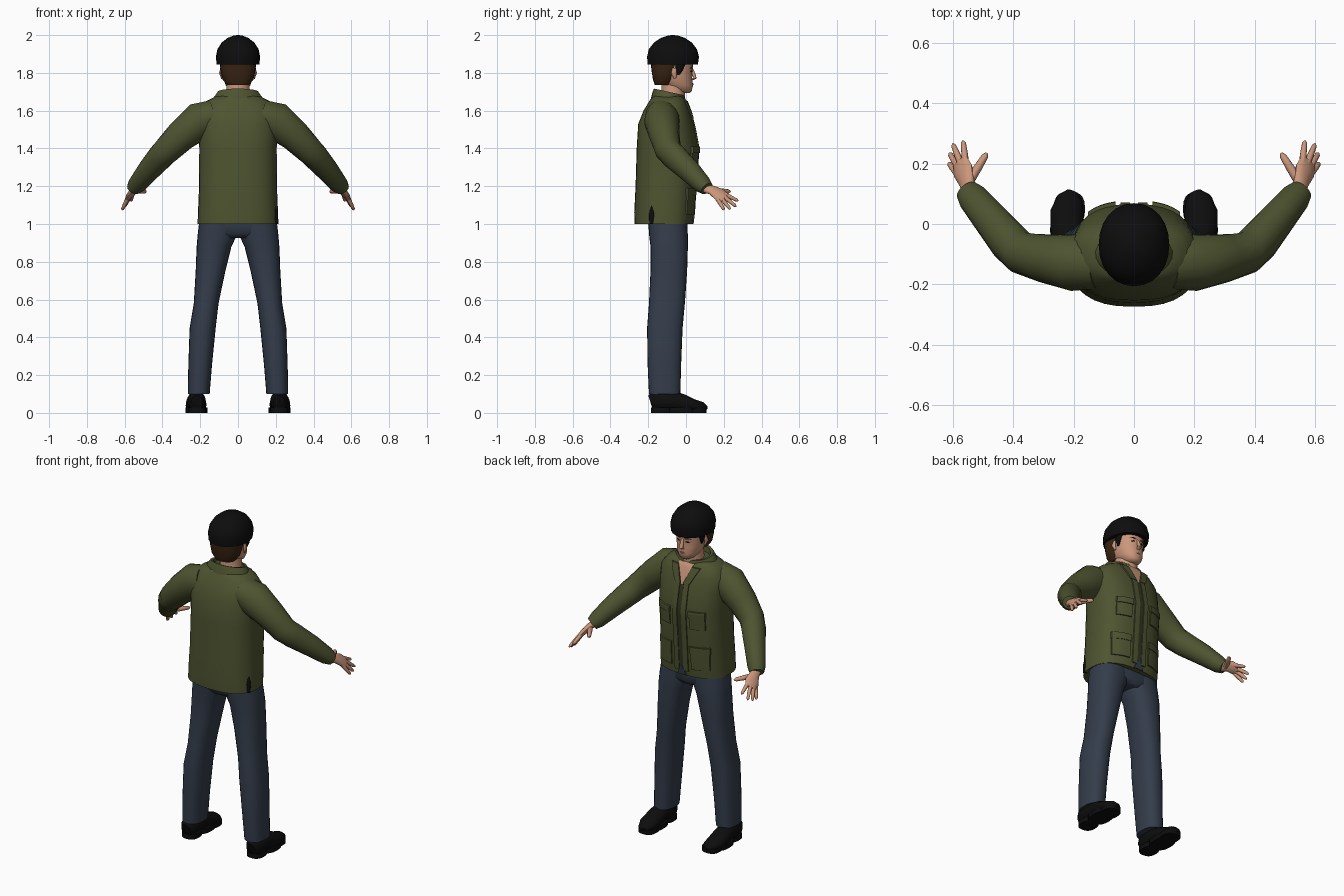
import bpy, bmesh, math
from mathutils import Vector


def material(name, rgb):
    m = bpy.data.materials.new(name)
    m.diffuse_color = (*rgb, 1)
    return m


GREEN = material("olive cloth", (0.075, 0.088, 0.030))
DARK = material("dark olive seam", (0.030, 0.036, 0.013))
BLUE = material("blue denim", (0.034, 0.046, 0.070))
SKIN = material("skin", (0.60, 0.31, 0.20))
LIP = material("lips", (0.36, 0.14, 0.10))
BROWN = material("brown hair", (0.040, 0.018, 0.006))
BLACK = material("black", (0.004, 0.004, 0.004))


def finish(name, bm, mat):
    bmesh.ops.recalc_face_normals(bm, faces=bm.faces)
    me = bpy.data.meshes.new(name)
    bm.to_mesh(me)
    bm.free()
    me.materials.append(mat)
    ob = bpy.data.objects.new(name, me)
    bpy.context.collection.objects.link(ob)
    return ob


def skin_rings(name, rings, mat, s=1, caps=True):
    """Join rings of points into a closed body; s = -1 mirrors it."""
    bm = bmesh.new()
    vs = [[bm.verts.new((p[0] * s, p[1], p[2])) for p in r] for r in rings]
    n = len(vs[0])
    for a, b in zip(vs, vs[1:]):
        for i in range(n):
            j = (i + 1) % n
            bm.faces.new((a[i], a[j], b[j], b[i]))
    if caps:
        bm.faces.new(vs[0])
        bm.faces.new(vs[-1])
    return finish(name, bm, mat)


def loft(name, secs, mat, s=1, power=2.0, n=24, tilt=0.0, caps=True):
    """Sections are (z, x0, x1, y0, y1)."""
    rings = []
    for z, x0, x1, y0, y1 in secs:
        ring = []
        for i in range(n):
            a = 2 * math.pi * i / n
            c, d = math.cos(a), math.sin(a)
            x = (x0 + x1) / 2 + (x1 - x0) / 2 * math.copysign(abs(c) ** (2 / power), c)
            y = (y0 + y1) / 2 + (y1 - y0) / 2 * math.copysign(abs(d) ** (2 / power), d)
            ring.append((x, y, z + tilt * (y - y0)))
        rings.append(ring)
    return skin_rings(name, rings, mat, s, caps)


def tube(name, pts, radii, mat, s=1, n=14, ref=(0, 0, 1)):
    """Sweep ellipses (width, thickness) along points; ref = thickness direction."""
    pts = [Vector(p) for p in pts]
    rings = []
    for k, p in enumerate(pts):
        t = (pts[min(k + 1, len(pts) - 1)] - pts[max(k - 1, 0)]).normalized()
        u = t.cross(Vector(ref)).normalized()
        v = u.cross(t)
        rw, rt = radii[k]
        rings.append([p + u * rw * math.cos(2 * math.pi * i / n)
                      + v * rt * math.sin(2 * math.pi * i / n) for i in range(n)])
    return skin_rings(name, rings, mat, s)


def sym(secs):
    return [(z, -h, h, a, b) for z, h, a, b in secs]


# Jacket body, sections are (z, half width, back, front)
BODY = [(1.0, .214, -.272, .035), (1.06, .212, -.274, .042), (1.2, .206, -.267, .05),
        (1.4, .205, -.261, .066), (1.53, .21, -.253, .042), (1.6, .208, -.225, .02),
        (1.65, .168, -.195, .002), (1.68, .11, -.175, -.02)]
loft("jacket_body", sym(BODY), GREEN, power=2.5, n=32)
loft("collar", sym([(1.655, .142, -.188, .0), (1.69, .128, -.180, -.003), (1.717, .108, -.170, -.008),
                    (1.712, .092, -.158, -.018), (1.66, .085, -.15, -.025)]),
     GREEN, tilt=-.22, caps=False)


def front_y(x, z):
    """Height of the jacket front surface."""
    for a, b in zip(BODY, BODY[1:]):
        if a[0] <= z <= b[0]:
            f = (z - a[0]) / (b[0] - a[0])
            _, h, y0, y1 = [p + (q - p) * f for p, q in zip(a, b)]
            return (y0 + y1) / 2 + (y1 - y0) / 2 * (1 - min(1, abs(x / h)) ** 2.5) ** .4


def panel(name, bottom, top, mat, lift, rows=10, cols=4):
    """Thin plate on the jacket front between (z, x0, x1) bottom and top edges."""
    bm = bmesh.new()
    grid = []
    for r in range(rows + 1):
        z, x0, x1 = [p + (q - p) * r / rows for p, q in zip(bottom, top)]
        xs = [x0 + (x1 - x0) * c / cols for c in range(cols + 1)]
        grid.append([(x, front_y(x, z), z) for x in xs])
    layers = [[[bm.verts.new((x, y + o, z)) for x, y, z in row] for row in grid] for o in (-.003, lift)]
    for L in layers:
        for r in range(rows):
            for c in range(cols):
                bm.faces.new((L[r][c], L[r][c + 1], L[r + 1][c + 1], L[r + 1][c]))
    lo, hi = layers
    rim = ([(0, c) for c in range(cols)] + [(r, cols) for r in range(rows)]
           + [(rows, c) for c in range(cols, 0, -1)] + [(r, 0) for r in range(rows, 0, -1)])
    for (a, b), (c, d) in zip(rim, rim[1:] + rim[:1]):
        bm.faces.new((lo[a][b], lo[c][d], hi[c][d], hi[a][b]))
    return finish(name, bm, mat)


# Jacket front: opening, throat, hem notch, plackets and pockets
panel("front_opening", (1.0, -.014, .014), (1.6, -.012, .012), DARK, .003, rows=16)
panel("throat_opening", (1.55, -.004, .004), (1.665, -.05, .05), SKIN, .004)
panel("hem_notch", (1.001, -.032, .032), (1.06, -.003, .003), BLUE, .005)
for s in (-1, 1):
    def side_panel(name, z0, z1, a, b, mat, lift, a1=None, b1=None):
        panel(name, (z0, s * a, s * b), (z1, s * (a1 or a), s * (b1 or b)), mat, lift)
    side_panel("placket", 1.03, 1.56, .014, .045, GREEN, .006)
    side_panel("lapel", 1.56, 1.65, .012, .05, GREEN, .009, .045, .095)
    side_panel("chest_pocket", 1.30, 1.40, .065, .15, GREEN, .007)
    side_panel("chest_flap", 1.375, 1.41, .062, .153, GREEN, .012)
    side_panel("hip_pocket", 1.05, 1.18, .065, .165, GREEN, .007)
    side_panel("hip_flap", 1.15, 1.19, .062, .168, GREEN, .010)

# Vent in the jacket side
tube("side_vent", [(.196, -.182, 1.0), (.197, -.18, 1.05), (.192, -.178, 1.105)],
     [(.012, .012), (.016, .013), (.008, .006)], BLACK, ref=(1, 0, 0))

# Head, neck, hair and cap
loft("neck", sym([(1.62, .07, -.14, -.01), (1.68, .062, -.13, -.005), (1.75, .06, -.13, -.005)]), SKIN)
loft("head", sym([(1.693, .022, -.03, .018), (1.706, .046, -.065, .031), (1.735, .066, -.12, .037),
                  (1.775, .077, -.15, .033), (1.81, .082, -.16, .034), (1.87, .085, -.165, .04)]),
     SKIN, power=2.2)
loft("back_hair", sym([(1.735, .058, -.165, -.07), (1.765, .082, -.175, -.055), (1.81, .092, -.182, -.04),
                       (1.86, .097, -.188, -.015)]), BROWN, power=2.4)
loft("cap", sym([(1.845, .113, -.203, .063), (1.885, .117, -.206, .069), (1.925, .109, -.197, .058),
                 (1.96, .087, -.17, .032), (1.985, .055, -.133, -.006), (1.997, .025, -.098, -.042),
                 (2.0, .006, -.076, -.064)]), BLACK, power=2.1)
tube("nose", [(0, .030, 1.825), (0, .042, 1.79), (0, .048, 1.774), (0, .034, 1.764)],
     [(.007, .006), (.011, .01), (.014, .009), (.010, .005)], SKIN, n=10, ref=(0, 1, 0))
tube("mouth", [(-.022, .032, 1.737), (0, .037, 1.739), (.022, .032, 1.737)],
     [(.001, .001), (.005, .004), (.001, .001)], LIP, n=8, ref=(0, 1, 0))

for s in (-1, 1):
    tube("eye", [(.018, .0335, 1.807), (.030, .030, 1.808), (.042, .023, 1.807)],
         [(.001, .001), (.005, .003), (.001, .001)], BLACK, s, 8, (0, 1, 0))
    tube("eyebrow", [(.014, .035, 1.824), (.032, .031, 1.829), (.050, .019, 1.824)],
         [(.002, .002), (.004, .003), (.001, .001)], BROWN, s, 8, (0, 1, 0))
    tube("sideburn", [(.082, -.028, 1.86), (.085, -.035, 1.82), (.079, -.04, 1.79)],
         [(.030, .008), (.020, .010), (.006, .006)], BLACK, s, 10, (1, 0, 0))
    tube("ear", [(.088, -.062, 1.825), (.093, -.064, 1.80), (.085, -.058, 1.77)],
         [(.010, .005), (.015, .008), (.006, .004)], SKIN, s, 10, (1, 0, 0))

    # Sleeve and cuff
    tube("sleeve", [(.12, -.13, 1.575), (.20, -.128, 1.548), (.30, -.113, 1.468), (.375, -.095, 1.393),
                    (.41, -.062, 1.357), (.48, .022, 1.277), (.535, .088, 1.208), (.553, .11, 1.187)],
         [(.085, .085), (.094, .100), (.080, .084), (.070, .074), (.068, .070), (.058, .060),
          (.050, .048), (.040, .036)], GREEN, s, 18)

    # Hand with spread fingers
    flat = (.73, .16, .68)
    tube("palm", [(.545, .10, 1.19), (.553, .135, 1.18), (.566, .175, 1.158), (.577, .207, 1.138)],
         [(.026, .022), (.030, .018), (.043, .017), (.034, .010)], SKIN, s, 12, flat)
    fingers = {"index": ((.558, .205, 1.158), (.566, .276, 1.122)),
               "middle": ((.575, .205, 1.142), (.600, .266, 1.092)),
               "ring": ((.585, .192, 1.130), (.611, .235, 1.078)),
               "little": ((.590, .172, 1.124), (.614, .202, 1.074)),
               "thumb": ((.540, .150, 1.176), (.487, .235, 1.172))}
    for key, (a, b) in fingers.items():
        a, b = Vector(a), Vector(b)
        r = .014 if key == "thumb" else .0105
        tube(key + "_finger", [a + (b - a) * f for f in (-.2, .45, .88, 1)],
             [(r * k, r * k) for k in (1.15, 1, .8, .3)], SKIN, s, 8, flat)

    # Trouser leg
    loft("trouser_leg", [(.10, .150, .266, -.196, -.030), (.25, .138, .263, -.203, -.026),
                         (.45, .118, .256, -.206, -.018), (.58, .103, .234, -.196, -.006),
                         (.75, .067, .224, -.188, .006), (.88, .035, .219, -.188, .010),
                         (.94, .006, .214, -.195, .010), (1.0, -.01, .207, -.198, .006)],
         BLUE, s, power=2.3)

    # Shoe: upper swept from heel to toe, on a flat sole
    tube("shoe_upper", [(.218, -.188, .055), (.218, -.165, .062), (.220, -.08, .064), (.222, -.02, .052),
                        (.222, .04, .038), (.212, .085, .032), (.203, .108, .026)],
         [(.030, .040), (.046, .056), (.049, .054), (.054, .048), (.055, .034), (.042, .026), (.018, .012)],
         BLACK, s, 16)
    heel = [(.218, -.13, .048, .055), (.220, -.02, .058, .075), (.214, .05, .052, .058)]
    for x, y, w, l in heel:
        loft("shoe_sole", [(0, x - w, x + w, y - l, y + l), (.028, x - w, x + w, y - l, y + l)],
             BLACK, s, power=2.6, n=20)

# Trouser seat
loft("trouser_seat", sym([(.925, .10, -.17, -.01), (.95, .17, -.195, .008), (1.0, .205, -.2, .008),
                          (1.04, .2, -.2, .005)]), BLUE, power=2.5)

bpy.ops.object.select_all(action='SELECT')
bpy.context.view_layer.objects.active = bpy.data.objects["jacket_body"]
bpy.ops.object.shade_smooth_by_angle(angle=math.radians(50))
